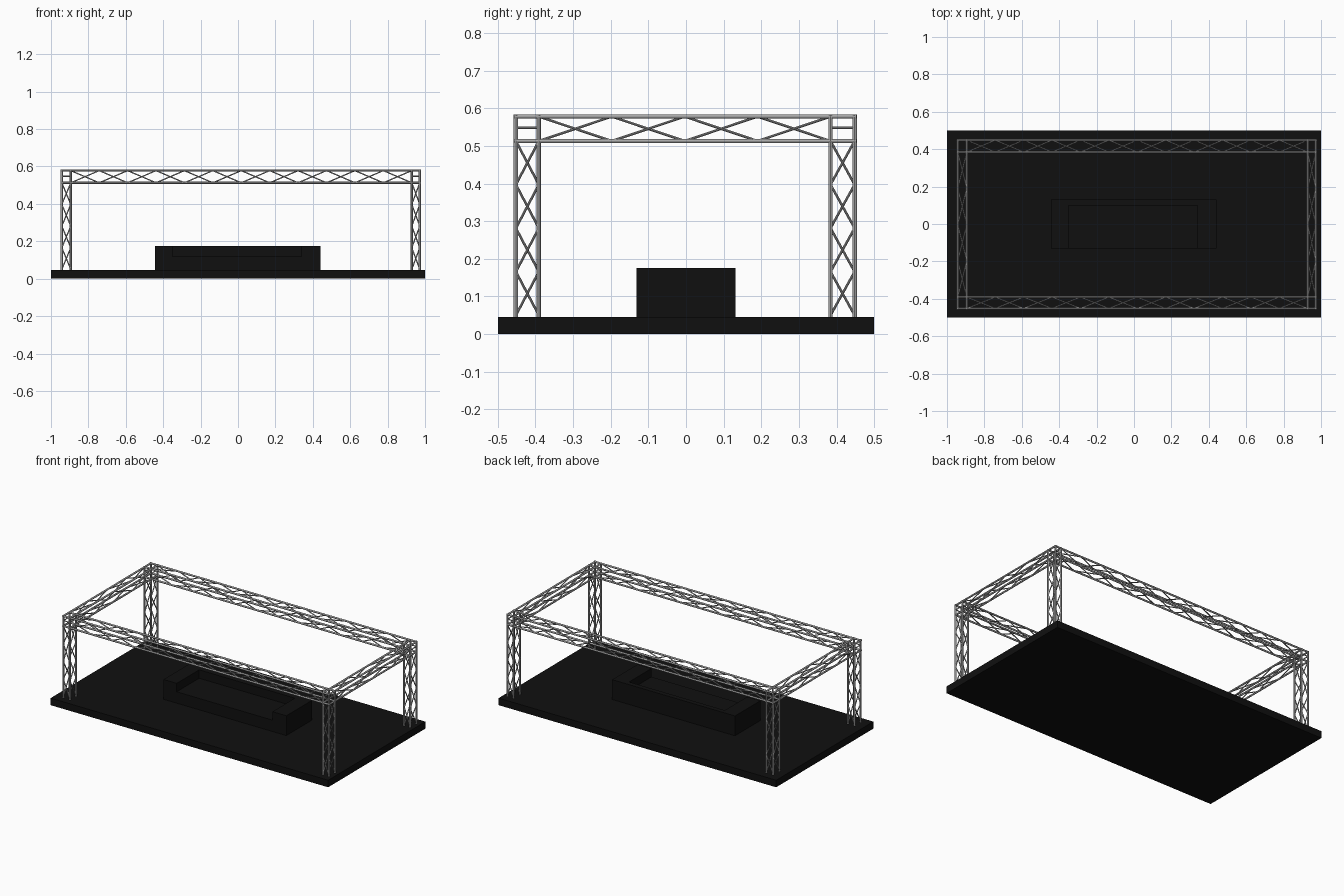
import bpy, bmesh
from mathutils import Vector, Matrix

if "Cube" in bpy.data.objects:
    bpy.data.objects.remove(bpy.data.objects["Cube"])

def material(name, v):
    m = bpy.data.materials.new(name)
    m.diffuse_color = (v, v, v, 1)
    m.use_nodes = True
    m.node_tree.nodes["Principled BSDF"].inputs["Base Color"].default_value = m.diffuse_color
    return m

BLACK = material("black_panel", 0.005)
METAL = material("truss_metal", 0.4)
CHORD, BRACE = 0.0058, 0.0033

def finish(name, bm, mat):
    me = bpy.data.meshes.new(name)
    bm.to_mesh(me)
    bm.free()
    me.materials.append(mat)
    ob = bpy.data.objects.new(name, me)
    bpy.context.collection.objects.link(ob)
    return ob

def box(name, lo, hi):
    lo, hi = Vector(lo), Vector(hi)
    bm = bmesh.new()
    bmesh.ops.create_cube(bm, size=1, matrix=Matrix.Translation((lo + hi) / 2)
                          @ Matrix.Diagonal((*(hi - lo), 1)))
    return finish(name, bm, BLACK)

def tube(bm, a, b, r, sides):
    a, b = Vector(a), Vector(b)
    d = b - a
    mat = Matrix.Translation((a + b) / 2) @ d.to_track_quat('Z', 'Y').to_matrix().to_4x4()
    res = bmesh.ops.create_cone(bm, cap_ends=True, segments=sides, radius1=r,
                                radius2=r, depth=d.length, matrix=mat)
    for f in {f for v in res["verts"] for f in v.link_faces}:
        f.smooth = len(f.verts) == 4

def truss(name, axis, us, vs, span, braced, bays, rings=()):
    """Box truss along an axis: four chords plus zigzag braces on every face."""
    def pt(u, v, t):
        p = [u, v]
        p.insert(axis, t)
        return p
    bm = bmesh.new()
    corners = [(us[0], vs[0]), (us[1], vs[0]), (us[1], vs[1]), (us[0], vs[1])]
    step = (braced[1] - braced[0]) / bays
    for i, c in enumerate(corners):
        n = corners[(i + 1) % 4]
        tube(bm, pt(*c, span[0]), pt(*c, span[1]), CHORD, 12)
        for k in range(bays):
            p, q = (c, n) if k % 2 else (n, c)
            t = braced[0] + k * step
            tube(bm, pt(*p, t), pt(*q, t + step), BRACE, 8)
        for t in rings:
            tube(bm, pt(*c, t), pt(*n, t), BRACE, 8)
    ob = finish(name, bm, METAL)
    bpy.context.view_layer.objects.active = ob
    ob.select_set(True)
    bpy.ops.object.shade_smooth_by_angle()
    ob.select_set(False)

# Stage deck
box("stage_deck", (-1, -0.5, 0), (1, 0.5, 0.046))

# U-shaped booth with a lower counter
box("booth_left_side", (-0.445, -0.131, 0.046), (-0.35, 0.131, 0.175))
box("booth_right_side", (0.34, -0.131, 0.046), (0.44, 0.131, 0.175))
box("booth_rear_panel", (-0.35, 0.10, 0.046), (0.34, 0.131, 0.175))
box("booth_counter", (-0.35, -0.131, 0.046), (0.34, 0.10, 0.12))

# Truss frame: towers, then the beams joining them
XS = {"left": (-0.942, -0.894), "right": (0.929, 0.972)}
YS = {"front": (-0.452, -0.391), "back": (0.384, 0.448)}
ZS = (0.513, 0.578)
for xn, x in XS.items():
    for yn, y in YS.items():
        truss(f"{yn}_{xn}_tower", 2, x, y, (0.046, 0.583), (0.05, ZS[0]), 4, (0.548,))
for yn, y in YS.items():
    truss(f"{yn}_beam", 0, y, ZS, (-0.947, 0.977), (-0.894, 0.929), 12)
for xn, x in XS.items():
    truss(f"{xn}_beam", 1, x, ZS, (-0.457, 0.453), (-0.391, 0.384), 4)
